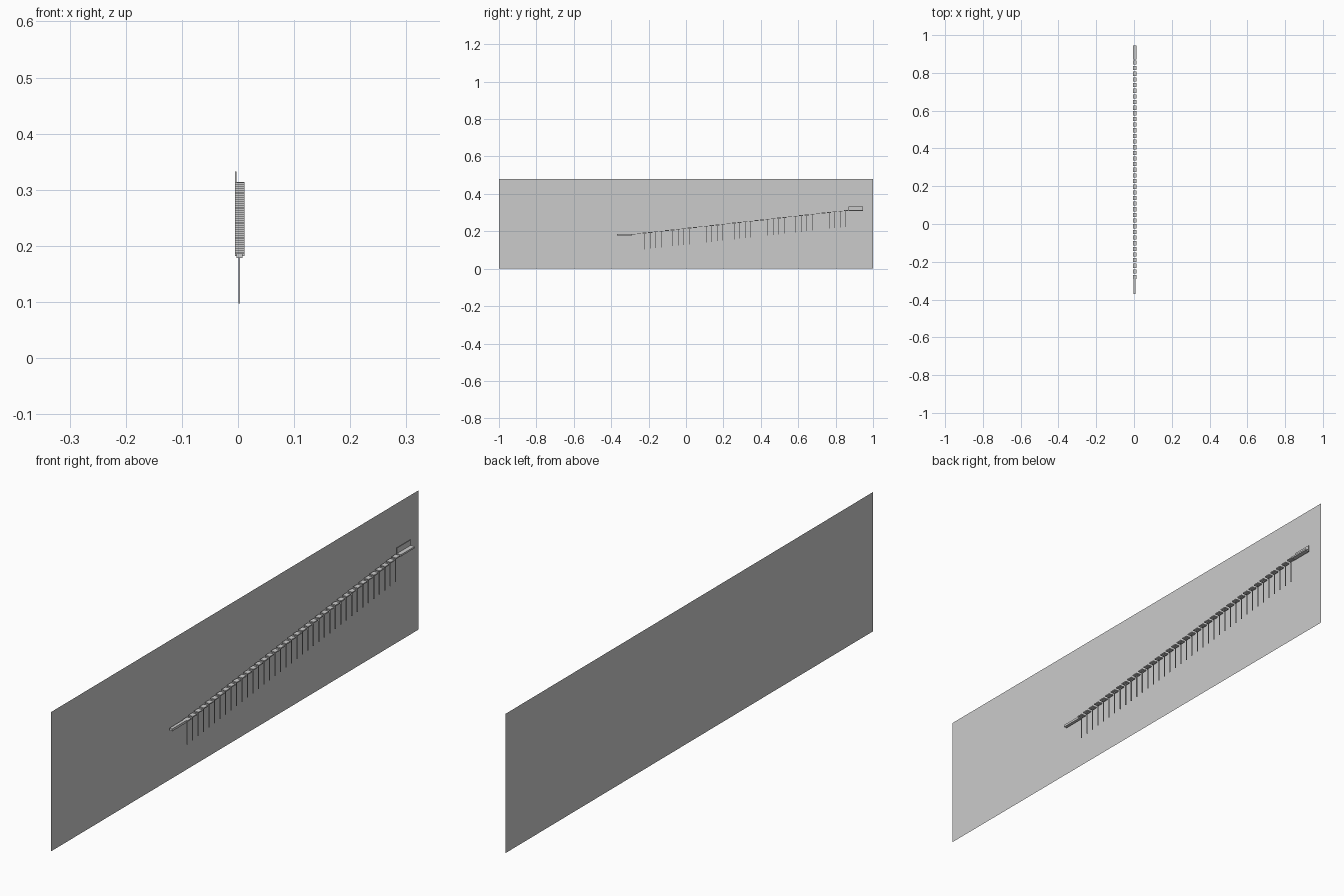
import bpy

cube = bpy.data.objects.get("Cube")
if cube:
    bpy.data.objects.remove(cube)


def material(name, value):
    mat = bpy.data.materials.new(name)
    colour = (value, value, value, 1)
    mat.use_nodes = True
    mat.diffuse_color = colour
    mat.node_tree.nodes["Principled BSDF"].inputs["Base Color"].default_value = colour
    return mat


grey = material("light grey", 0.6)


def box(name, low, high):
    """Box spanning two opposite corners."""
    bpy.ops.mesh.primitive_cube_add(size=1, location=[(a + b) / 2 for a, b in zip(low, high)])
    obj = bpy.context.object
    obj.name = name
    obj.scale = [b - a for a, b in zip(low, high)]
    bpy.ops.object.transform_apply(location=False, rotation=False, scale=True)
    obj.data.materials.append(grey)
    return obj


# Flat backing wall, a single sheet facing +x
bpy.ops.mesh.primitive_plane_add(size=1, location=(-0.012, 0, 0.24), rotation=(0, 1.5707963, 0))
wall = bpy.context.object
wall.name = "backing_wall"
wall.scale = (0.48, 2, 1)
wall.data.materials.append(grey)

# Landings at both ends of the flight
box("lower_landing", (-0.003, -0.37, 0.178), (0.008, -0.288, 0.186))
box("upper_landing", (-0.005, 0.87, 0.308), (0.012, 0.945, 0.314))
box("landing_guard", (-0.005, 0.87, 0.314), (-0.003, 0.945, 0.333))

# Rising treads, each with a thin rod hanging below it
STEPS = 39
first_y, last_y = -0.281, 0.855
first_z, last_z = 0.184, 0.311
for i in range(STEPS):
    t = i / (STEPS - 1)
    y = first_y + t * (last_y - first_y)
    z = first_z + t * (last_z - first_z)
    box(f"tread_{i + 1}", (-0.005, y - 0.011, z - 0.002), (0.012, y + 0.011, z + 0.002))
    box(f"hanging_rod_{i + 1}", (0.001, y - 0.001, z - 0.087), (0.004, y + 0.001, z - 0.002))
